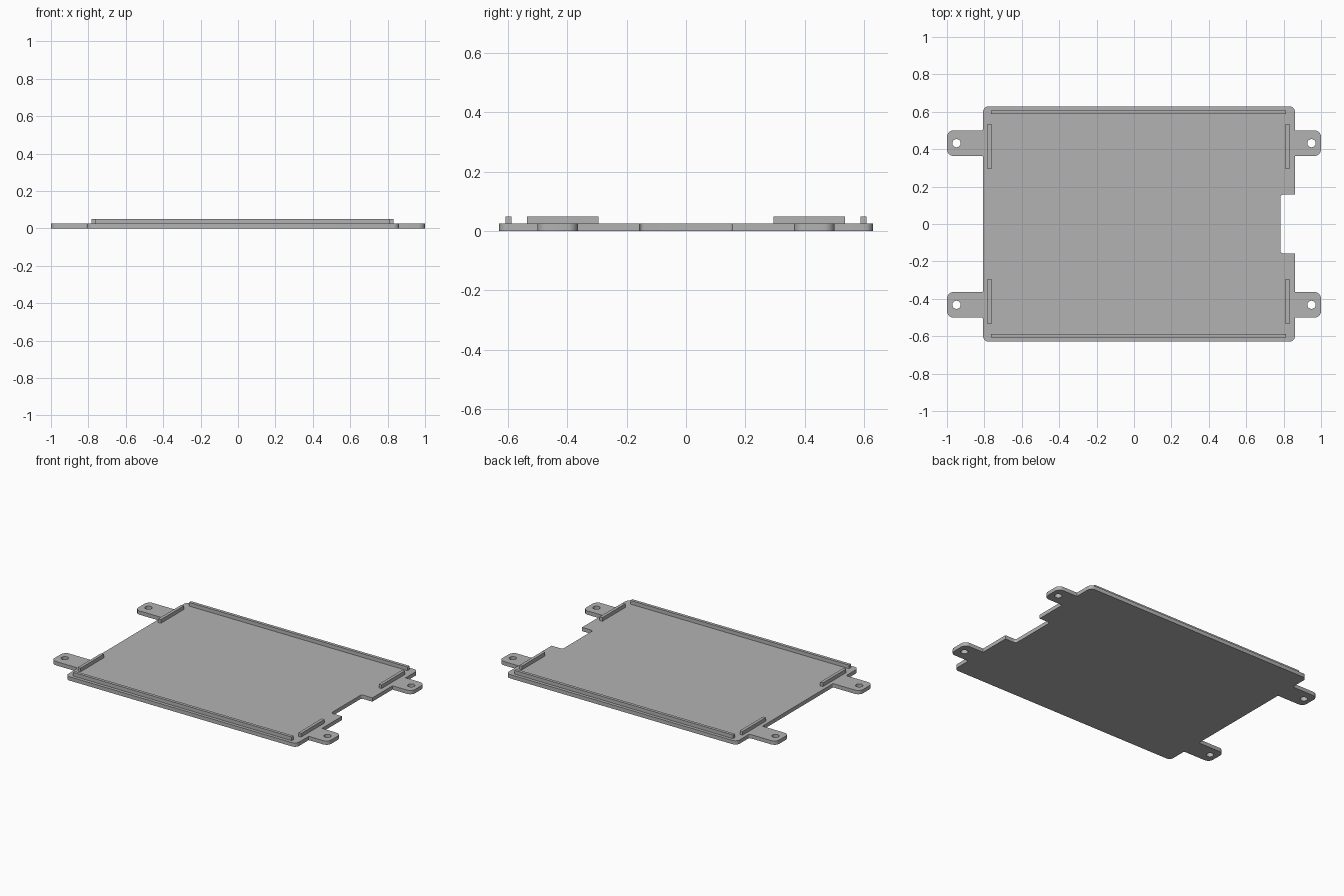
import bpy, bmesh, math
from mathutils import Vector

cube = bpy.data.objects.get("Cube")
if cube:
    bpy.data.objects.remove(cube, do_unlink=True)

THICK, TOP = 0.025, 0.049

grey = bpy.data.materials.new("plain_grey")
grey.use_nodes = True
grey.diffuse_color = (0.45, 0.45, 0.45, 1)
grey.node_tree.nodes["Principled BSDF"].inputs["Base Color"].default_value = grey.diffuse_color


def finish(name, bm):
    bmesh.ops.recalc_face_normals(bm, faces=bm.faces)
    mesh = bpy.data.meshes.new(name)
    bm.to_mesh(mesh)
    bm.free()
    mesh.materials.append(grey)
    obj = bpy.data.objects.new(name, mesh)
    bpy.context.collection.objects.link(obj)
    return obj


def rounded(corners, steps=6):
    """Replace each (x, y, radius) corner with a tangent arc."""
    pts = []
    for i, (x, y, r) in enumerate(corners):
        p = Vector((x, y))
        if r == 0:
            pts.append(p)
            continue
        a = (Vector(corners[i - 1][:2]) - p).normalized()
        b = (Vector(corners[(i + 1) % len(corners)][:2]) - p).normalized()
        for k in range(steps + 1):
            t = k / steps * math.pi / 2
            pts.append(p + r * (a * (1 - math.sin(t)) + b * (1 - math.cos(t))))
    return pts


def add_loop(bm, pts):
    vs = [bm.verts.new((p[0], p[1], 0)) for p in pts]
    for i, v in enumerate(vs):
        bm.edges.new((vs[i - 1], v))


# Base plate outline, upper half: right notch, right tab, corners, left tab
L, R, W = -0.807, 0.861, 0.629
upper = [
    (0.782, 0.157, 0.015), (R, 0.157, 0),
    (R, 0.364, 0), (1, 0.364, 0.035), (1, 0.5, 0.035), (R, 0.5, 0),
    (R, W, 0.03), (L, W, 0.03),
    (L, 0.5, 0.012), (-1, 0.5, 0.035), (-1, 0.364, 0.035), (L, 0.364, 0.006),
]
outline = upper + [(x, -y, r) for x, y, r in reversed(upper)]

bm = bmesh.new()
add_loop(bm, rounded(outline))

# Screw holes in the four tabs
for sx in (-1, 1):
    for sy in (-1, 1):
        angles = [math.tau * k / 24 for k in range(24)]
        add_loop(bm, [(sx * 0.949 + 0.022 * math.cos(t),
                       sy * 0.432 + 0.022 * math.sin(t)) for t in angles])

bmesh.ops.triangle_fill(bm, use_beauty=True, use_dissolve=False, edges=bm.edges[:])
ext = bmesh.ops.extrude_face_region(bm, geom=bm.faces[:])
bmesh.ops.translate(bm, vec=(0, 0, THICK),
                    verts=[g for g in ext["geom"] if isinstance(g, bmesh.types.BMVert)])
plate = finish("base_plate", bm)
bpy.context.view_layer.objects.active = plate
plate.select_set(True)
bpy.ops.object.shade_smooth_by_angle(angle=math.radians(30))


# Raised ribs that locate the board
def rib(name, x0, x1, y0, y1):
    bm = bmesh.new()
    bmesh.ops.create_cube(bm, size=1)
    z0 = THICK - 0.002
    for v in bm.verts:
        v.co = ((x0 + x1) / 2 + v.co.x * (x1 - x0),
                (y0 + y1) / 2 + v.co.y * (y1 - y0),
                (z0 + TOP) / 2 + v.co.z * (TOP - z0))
    finish(name, bm)


for side, s in (("back", 1), ("front", -1)):
    ya, yb = sorted((s * 0.588, s * 0.608))
    rib(side + "_long_rib", -0.765, 0.814, ya, yb)
    ya, yb = sorted((s * 0.295, s * 0.535))
    rib(side + "_right_short_rib", -0.783, -0.763, ya, yb)
    rib(side + "_left_short_rib", 0.811, 0.831, ya, yb)
